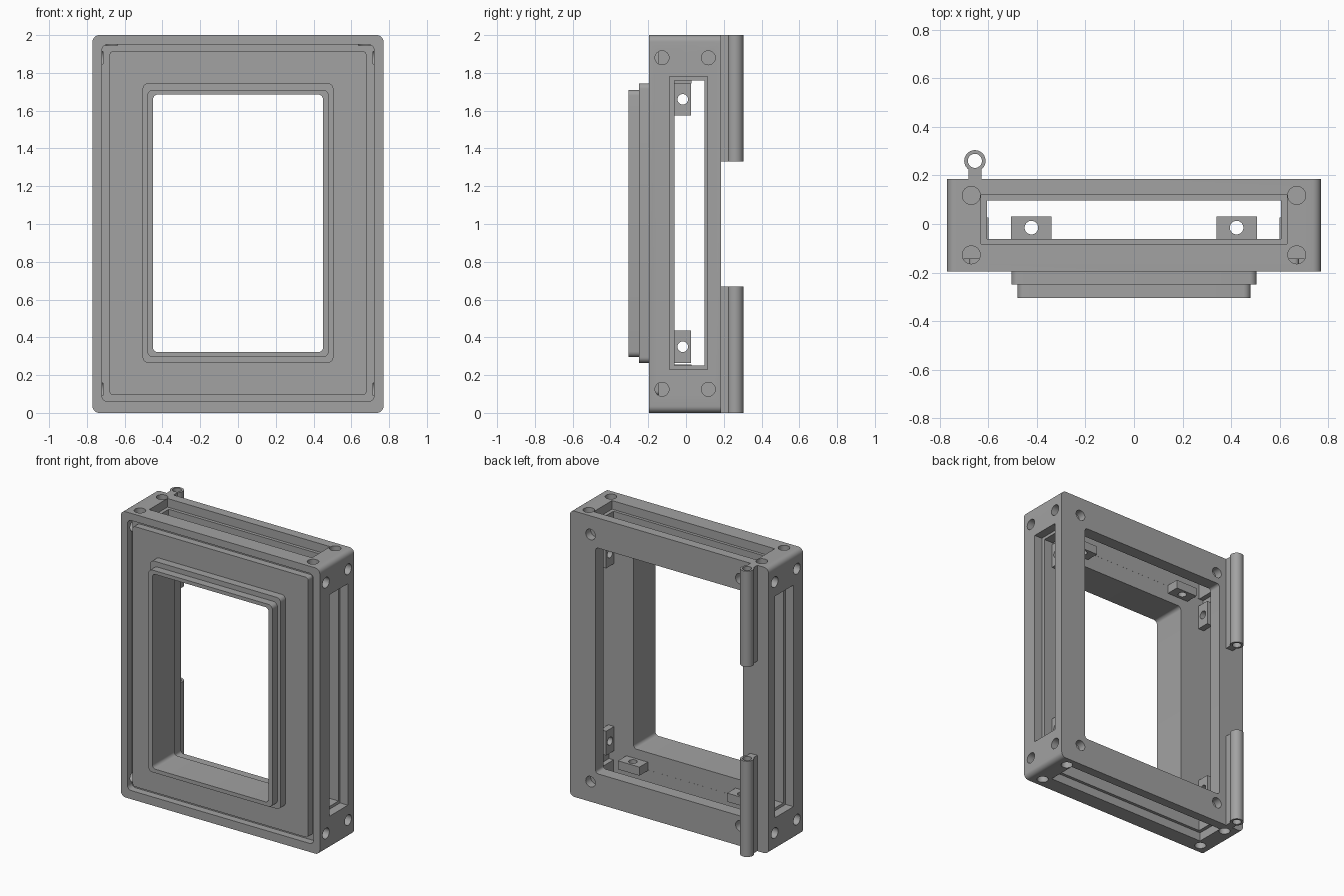
import bpy, bmesh, math
from mathutils import Matrix

if "Cube" in bpy.data.objects:
    bpy.data.objects.remove(bpy.data.objects["Cube"])

grey = bpy.data.materials.new("plain_grey")
grey.diffuse_color = (0.36, 0.36, 0.36, 1)
grey.use_nodes = True
grey.node_tree.nodes["Principled BSDF"].inputs["Base Color"].default_value = grey.diffuse_color

# Columns map a profile's (u, v) and extrusion w to world axes
AXES = {
    "X": Matrix(((0, 0, 1), (1, 0, 0), (0, 1, 0))),   # u=y, v=z
    "Y": Matrix(((1, 0, 0), (0, 0, 1), (0, 1, 0))),   # u=x, v=z
    "Z": Matrix(((1, 0, 0), (0, 1, 0), (0, 0, 1))),   # u=x, v=y
}


def prism(name, pts, axis, w0, w1):
    """Extrude a 2D outline along an axis."""
    bm = bmesh.new()
    m = AXES[axis]
    a = [bm.verts.new(m @ Matrix.Translation((u, v, w0)).translation) for u, v in pts]
    b = [bm.verts.new(m @ Matrix.Translation((u, v, w1)).translation) for u, v in pts]
    bm.faces.new(a)
    bm.faces.new(b)
    n = len(pts)
    for i in range(n):
        j = (i + 1) % n
        bm.faces.new((a[i], a[j], b[j], b[i]))
    bmesh.ops.recalc_face_normals(bm, faces=bm.faces)
    me = bpy.data.meshes.new(name)
    bm.to_mesh(me)
    bm.free()
    me.materials.append(grey)
    ob = bpy.data.objects.new(name, me)
    bpy.context.collection.objects.link(ob)
    return ob


def rect(u0, u1, v0, v1, r=0.0, seg=6):
    """Rectangle outline with rounded corners."""
    if r == 0:
        return [(u0, v0), (u1, v0), (u1, v1), (u0, v1)]
    pts = []
    for k, (cu, cv) in enumerate([(u1 - r, v1 - r), (u0 + r, v1 - r),
                                  (u0 + r, v0 + r), (u1 - r, v0 + r)]):
        for i in range(seg + 1):
            t = math.pi / 2 * (k + i / seg)
            pts.append((cu + r * math.cos(t), cv + r * math.sin(t)))
    return pts


def circle(u, v, r, n=32):
    return [(u + r * math.cos(2 * math.pi * i / n),
             v + r * math.sin(2 * math.pi * i / n)) for i in range(n)]


def boolean(target, tool, op="DIFFERENCE"):
    """Apply a boolean and discard the tool."""
    tool.hide_render = True
    mod = target.modifiers.new("bool", "BOOLEAN")
    mod.operation = op
    mod.solver = "EXACT"
    mod.object = tool
    bpy.context.view_layer.objects.active = target
    bpy.ops.object.modifier_apply(modifier=mod.name)
    bpy.data.objects.remove(tool, do_unlink=True)


def cut(target, pts, axis, w0, w1):
    boolean(target, prism("cutter", pts, axis, w0, w1))


# Main housing with stepped front collar
frame = prism("housing", rect(-0.77, 0.77, 0, 2, 0.035), "Y", -0.195, 0.185)
boolean(frame, prism("collar", rect(-0.505, 0.505, 0.265, 1.745, 0.03),
                     "Y", -0.25, -0.15), "UNION")
boolean(frame, prism("collar_tip", rect(-0.48, 0.48, 0.295, 1.71, 0.03),
                     "Y", -0.305, -0.14), "UNION")

# Seal groove around the front face
ring = prism("groove_cutter", rect(-0.72, 0.72, 0.06, 1.95, 0.03), "Y", -0.25, -0.145)
cut(ring, rect(-0.68, 0.68, 0.095, 1.915, 0.02), "Y", -0.4, 0.0)
boolean(frame, ring)

# Window, inner cavity and rear opening
cut(frame, rect(-0.45, 0.45, 0.322, 1.685, 0.025), "Y", -0.4, 0.0)
cut(frame, rect(-0.64, 0.64, 0.2, 1.8), "Y", -0.062, 0.098)
cut(frame, rect(-0.57, 0.57, 0.21, 1.79, 0.02), "Y", 0.05, 0.3)

# Recessed slots in the four sides
for s in (-1, 1):
    lo, hi = sorted((s * 0.71, s * 0.9))
    cut(frame, rect(-0.088, 0.115, 0.23, 1.78), "X", lo, hi)
    lo, hi = sorted((s * 0.6, s * 0.8))
    cut(frame, rect(-0.0615, 0.0975, 0.25, 1.76), "X", lo, hi)
    lo, hi = sorted((1 + s * 0.94, 1 + s * 1.1))
    cut(frame, rect(-0.63, 0.63, -0.082, 0.12), "Z", lo, hi)
    lo, hi = sorted((1 + s * 0.75, 1 + s * 1.05))
    cut(frame, rect(-0.605, 0.605, -0.0615, 0.0975), "Z", lo, hi)

# Blind screw holes in the sides and back
R = 0.037
for s in (-1, 1):
    for y in (-0.127, 0.118):
        for z in (0.125, 1.88):
            lo, hi = sorted((s * 0.715, s * 0.85))
            cut(frame, circle(y, z, R), "X", lo, hi)
        lo, hi = sorted((1 + s * 0.945, 1 + s * 1.1))
        for x in (-0.67, 0.67):
            cut(frame, circle(x, y, R), "Z", lo, hi)
for x in (-0.55, 0.61):
    for z in (0.14, 1.87):
        cut(frame, circle(x, z, R), "Y", 0.13, 0.3)

# Drilled mounting tabs behind the front wall
tabs = []
for s in (-1, 1):
    for z in (0.35, 1.66):
        lo, hi = sorted((s * 0.6, s * 0.645))
        t = prism("side_tab", rect(-0.07, 0.027, z - 0.085, z + 0.085), "X", lo, hi)
        cut(t, circle(-0.017, z, 0.028, 24), "X", -1, 1)
        tabs.append(t)
    for x in (-0.4225, 0.4225):
        lo, hi = sorted((1 + s * 0.745, 1 + s * 0.805))
        t = prism("end_tab", rect(x - 0.083, x + 0.083, -0.07, 0.03), "Z", lo, hi)
        cut(t, circle(x, -0.015, 0.028, 24), "Z", -1, 3)
        tabs.append(t)

# Hinge barrels with webs on the back edge
hinges = []
for z0, z1 in ((0, 0.67), (1.33, 2)):
    h = prism("hinge_barrel", circle(-0.655, 0.26, 0.044, 40), "Z", z0, z1)
    boolean(h, prism("web", rect(-0.682, -0.628, 0.18, 0.25), "Z", z0, z1), "UNION")
    cut(h, circle(-0.655, 0.26, 0.029, 32), "Z", -1, 3)
    hinges.append(h)

# Smooth the round surfaces, keep hard edges
for ob in [frame] + tabs + hinges:
    bpy.ops.object.select_all(action="DESELECT")
    ob.select_set(True)
    bpy.context.view_layer.objects.active = ob
    bpy.ops.object.shade_smooth_by_angle(angle=math.radians(30))
